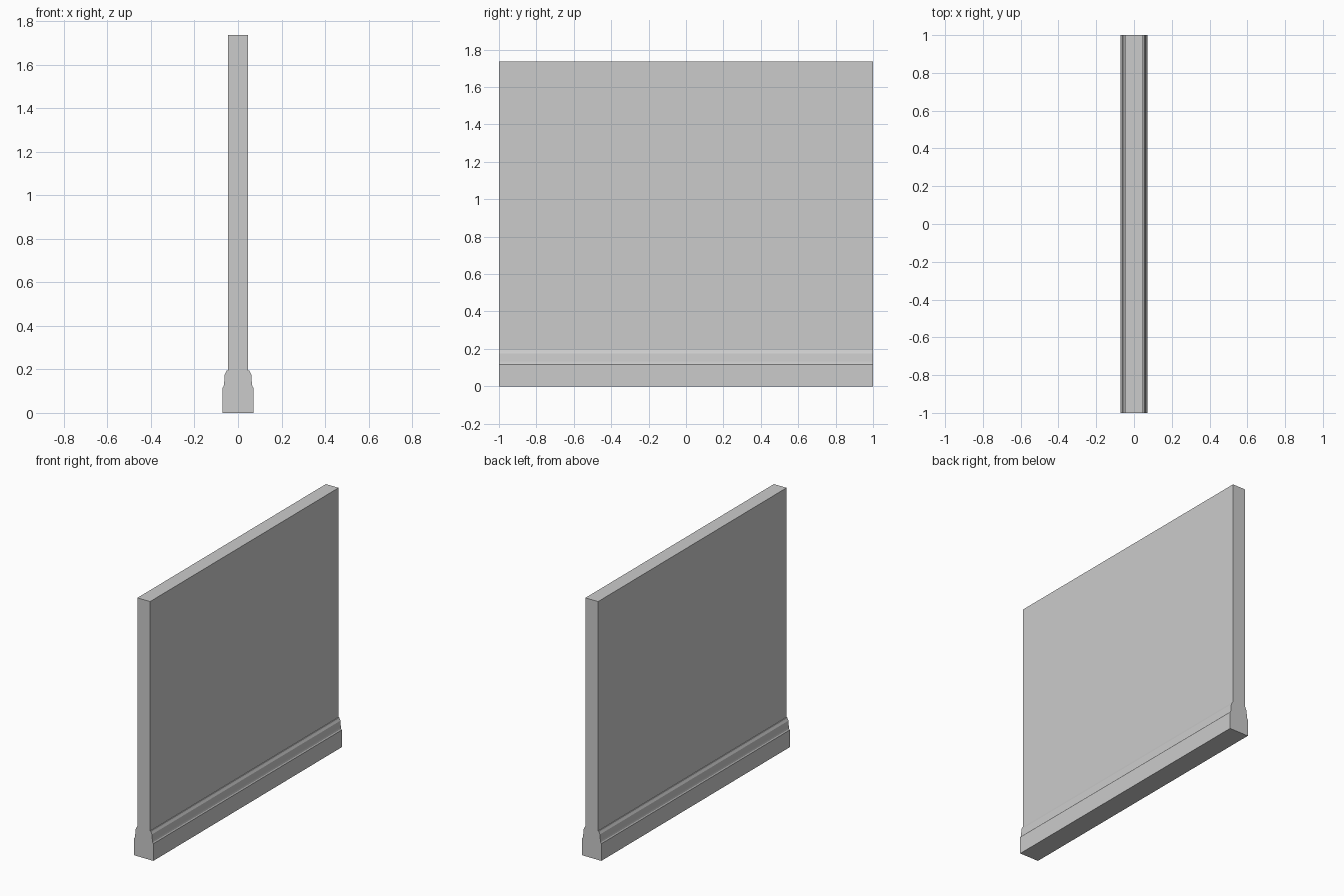
import bpy, bmesh

if "Cube" in bpy.data.objects:
    bpy.data.objects.remove(bpy.data.objects["Cube"])

# Half cross-section (x, z): stepped skirting on each side, then the plain panel
half = [(0.071, 0.0), (0.071, 0.115), (0.066, 0.122), (0.064, 0.132),
        (0.061, 0.175), (0.055, 0.187), (0.052, 0.195), (0.047, 0.195),
        (0.047, 1.735)]
profile = half + [(-x, z) for x, z in reversed(half)]


def extrude_profile(name, points, y0, y1):
    """Closed x-z profile swept along y."""
    bm = bmesh.new()
    face = bm.faces.new([bm.verts.new((x, y0, z)) for x, z in points])
    swept = bmesh.ops.extrude_face_region(bm, geom=[face])["geom"]
    moved = [v for v in swept if isinstance(v, bmesh.types.BMVert)]
    bmesh.ops.translate(bm, verts=moved, vec=(0, y1 - y0, 0))
    bmesh.ops.recalc_face_normals(bm, faces=bm.faces[:])
    mesh = bpy.data.meshes.new(name)
    bm.to_mesh(mesh)
    bm.free()
    obj = bpy.data.objects.new(name, mesh)
    bpy.context.collection.objects.link(obj)
    return obj


# Wall panel with its moulded skirting on both faces
extrude_profile("wall_with_skirting", profile, -1.0, 1.0)
